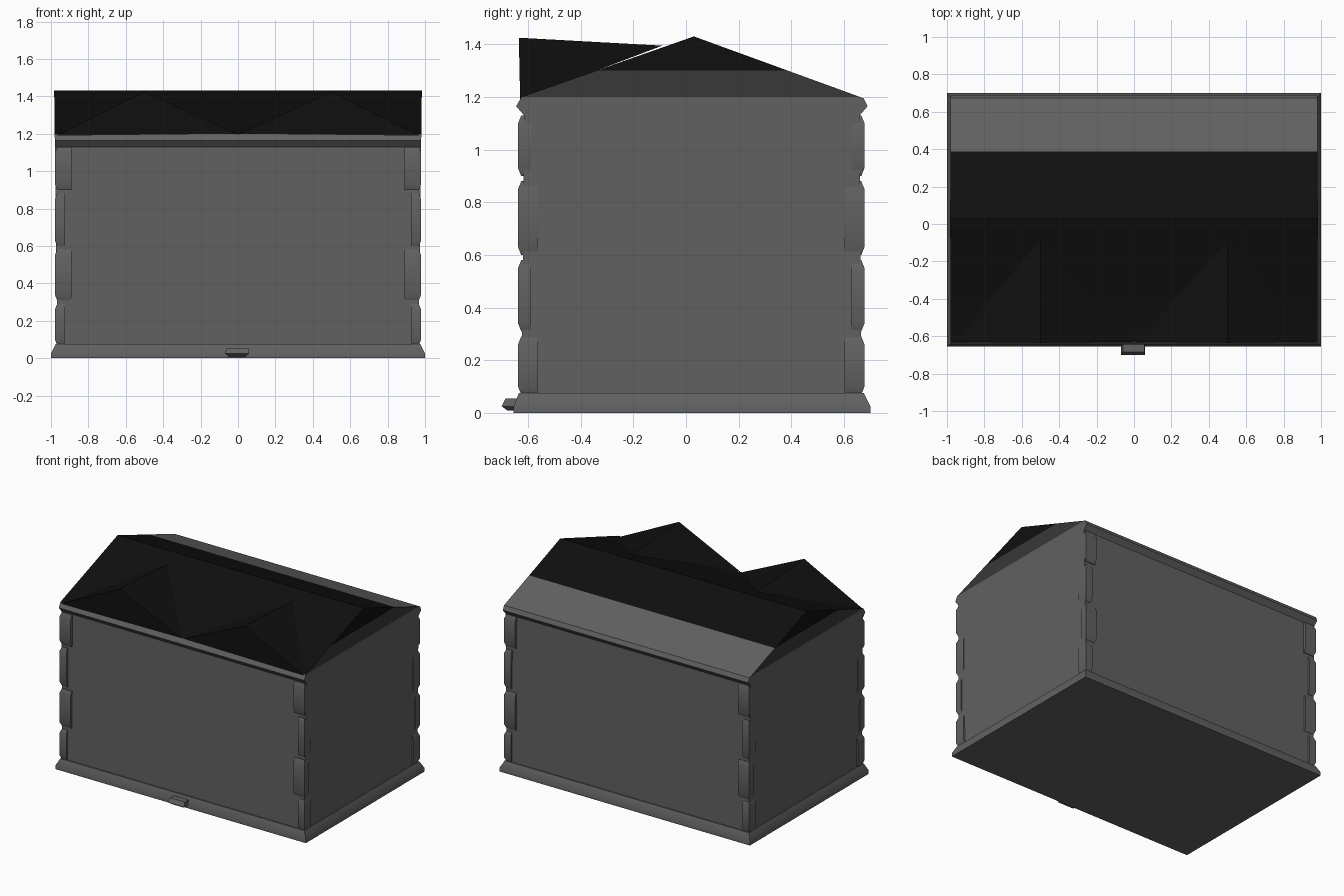
import bpy, bmesh
from mathutils import Vector

if "Cube" in bpy.data.objects:
    bpy.data.objects.remove(bpy.data.objects["Cube"])


def material(name, v):
    m = bpy.data.materials.new(name)
    m.diffuse_color = (v, v, v, 1)
    m.use_nodes = True
    m.node_tree.nodes["Principled BSDF"].inputs["Base Color"].default_value = m.diffuse_color
    return m


GREY, MID, DARK = material("wall_grey", 0.12), material("shaded_grey", 0.04), material("roof_dark", 0.005)


def finish(name, bm, mats):
    bmesh.ops.recalc_face_normals(bm, faces=bm.faces)
    me = bpy.data.meshes.new(name)
    bm.to_mesh(me)
    bm.free()
    for m in mats:
        me.materials.append(m)
    ob = bpy.data.objects.new(name, me)
    bpy.context.collection.objects.link(ob)
    bpy.ops.object.select_all(action='DESELECT')
    bpy.context.view_layer.objects.active = ob
    ob.select_set(True)
    bpy.ops.object.shade_smooth_by_angle(angle=0.5)
    return ob


def loft(name, rings, mats=(GREY,)):
    """Rectangular rings (x0, x1, y0, y1, z) stacked upward and capped."""
    bm = bmesh.new()
    loops = [[bm.verts.new(p) for p in ((a, c, z), (b, c, z), (b, d, z), (a, d, z))]
             for a, b, c, d, z in rings]
    for lo, hi in zip(loops, loops[1:]):
        for i in range(4):
            j = (i + 1) % 4
            bm.faces.new((lo[i], lo[j], hi[j], hi[i]))
    bm.faces.new(loops[0][::-1])
    bm.faces.new(loops[-1])
    return finish(name, bm, mats)


# House body: gabled side profile with small eaves, run along x
profile = [(-.625, .05), (.665, .05), (.66, 1.13), (.69, 1.165), (.675, 1.195),
           (.03, 1.43), (-.625, 1.2), (-.645, 1.165), (-.615, 1.13)]
bm = bmesh.new()
ends = [[bm.verts.new((s * (.965 + .0125 * z), y, z)) for y, z in profile] for s in (-1, 1)]
n = len(profile)
for e in ends:
    bm.faces.new(e)
for i in range(n):
    j = (i + 1) % n
    bm.faces.new((ends[0][i], ends[0][j], ends[1][j], ends[1][i]))
for z in (1.2, 1.3):
    bmesh.ops.bisect_plane(bm, geom=bm.verts[:] + bm.edges[:] + bm.faces[:],
                           plane_co=(0, 0, z), plane_no=(0, 0, 1))
bmesh.ops.recalc_face_normals(bm, faces=bm.faces)
for f in bm.faces:
    c = f.calc_center_median()
    if c.z > 1.3 or (c.z > 1.2 and f.normal.y < -.2):
        f.material_index = 2
    elif c.z > 1.2 and abs(f.normal.x) > .5:
        f.material_index = 1
finish("house_body", bm, (GREY, MID, DARK))

# Two front roof gables running back into the main slope
for s, side in ((-1, "left"), (1, "right")):
    bm = bmesh.new()
    outer, peak, valley, back = [bm.verts.new((s * x, y, z)) for x, y, z in
                                 ((.975, -.63, 1.19), (.5, -.635, 1.425),
                                  (.01, -.63, 1.2), (.5, -.09, 1.395))]
    for f in ((outer, peak, valley), (outer, back, peak), (peak, back, valley), (outer, valley, back)):
        bm.faces.new(f)
    finish("front_gable_" + side, bm, (DARK,))

# Flared plinth
loft("plinth", [(-1, 1, -.655, .70, 0), (-1, 1, -.655, .70, .025),
                (-.975, .975, -.635, .675, .075)])

# Door step
loft("door_step", [(-.05, .04, -.68, -.62, .01), (-.07, .06, -.70, -.62, .025),
                   (-.06, .055, -.685, -.62, .055)])

# Corner stones, long and short sides alternating
spans = ((.07, .29), (.31, .58), (.60, .88), (.90, 1.13))
for sx in (-1, 1):
    for sy, yo in ((-1, -.638), (1, .678)):
        for k, (z0, z1) in enumerate(spans):
            wx, wy = (.09, .05) if k % 2 else (.055, .075)
            xo = .979
            ring = []
            for z, t in ((z0, .012), (z0 + .03, 0), (z1 - .03, 0), (z1, .012)):
                xs = sorted((sx * (xo - t), sx * (xo - wx)))
                ys = sorted((yo - sy * t, yo - sy * wy))
                ring.append((*xs, *ys, z))
            loft("corner_stone", ring)
